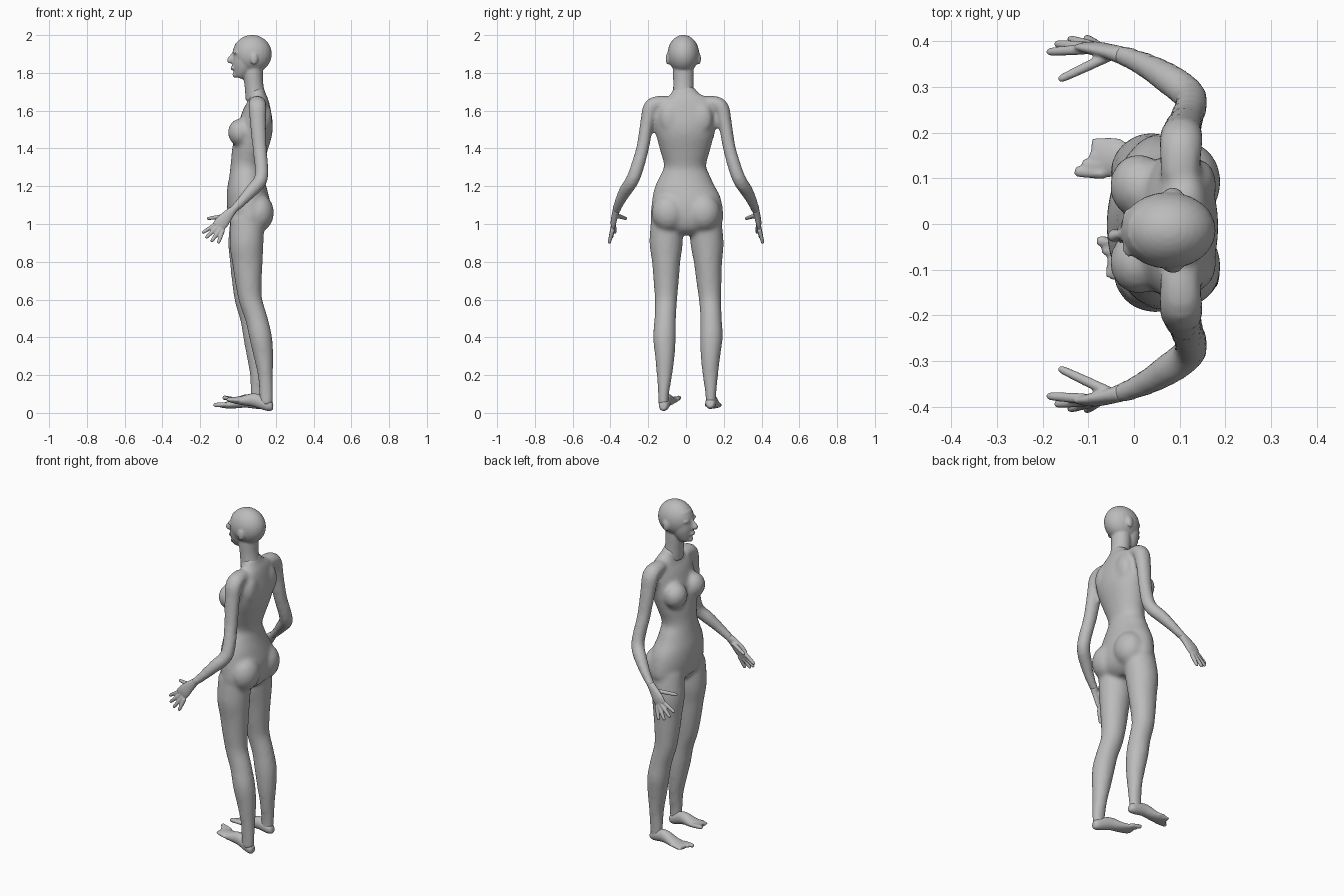
import bpy
import bmesh
from math import sin, cos, tau
from mathutils import Vector, Matrix

cube = bpy.data.objects.get("Cube")
if cube:
    bpy.data.objects.remove(cube, do_unlink=True)

grey = bpy.data.materials.new("plain grey")
grey.use_nodes = True
grey.diffuse_color = (0.5, 0.5, 0.5, 1)
grey.node_tree.nodes["Principled BSDF"].inputs["Base Color"].default_value = (0.5, 0.5, 0.5, 1)

X, Y, Z = Vector((1, 0, 0)), Vector((0, 1, 0)), Vector((0, 0, 1))


def spline(rows, steps=4):
    """Smooth a list of (x, y, z, a, b) rows with a Catmull-Rom curve."""
    pts = [Vector(r) for r in rows]
    out = []
    for i in range(len(pts) - 1):
        p, q = pts[i], pts[i + 1]
        m = (q - pts[max(i - 1, 0)]) / 2
        n = (pts[min(i + 2, len(pts) - 1)] - p) / 2
        for k in range(steps):
            t = k / steps
            out.append(p + m * t + (3 * (q - p) - 2 * m - n) * t**2
                       + (2 * (p - q) + m + n) * t**3)
    return out + [pts[-1]]


def tube(bm, rows, ref=X, sides=20):
    """Loft ellipses along a path; a is the radius along ref, b across it."""
    rows = spline(rows)
    mids = [Vector(r[:3]) for r in rows]
    rings = []
    for i, r in enumerate(rows):
        d = (mids[min(i + 1, len(mids) - 1)] - mids[max(i - 1, 0)]).normalized()
        u = (ref - d * ref.dot(d)).normalized()
        v = d.cross(u)
        rings.append([bm.verts.new(mids[i] + u * r[3] * cos(tau * k / sides)
                                   + v * r[4] * sin(tau * k / sides)) for k in range(sides)])
    faces = [bm.faces.new(rings[0][::-1]), bm.faces.new(rings[-1])]
    for lo, hi in zip(rings, rings[1:]):
        for k in range(sides):
            n = (k + 1) % sides
            faces.append(bm.faces.new((lo[k], lo[n], hi[n], hi[k])))
    bmesh.ops.recalc_face_normals(bm, faces=faces)


def ball(bm, centre, size):
    bmesh.ops.create_uvsphere(bm, u_segments=24, v_segments=16, radius=1,
                              matrix=Matrix.Translation(centre) @ Matrix.Diagonal((*size, 1)))


def fuse(name, bm, voxel, rounds):
    """Merge overlapping shells into one skin."""
    mesh = bpy.data.meshes.new(name)
    bm.to_mesh(mesh)
    bm.free()
    mesh.materials.append(grey)
    ob = bpy.data.objects.new(name, mesh)
    bpy.context.collection.objects.link(ob)
    skin = ob.modifiers.new("skin", "REMESH")
    skin.mode = "VOXEL"
    skin.voxel_size = voxel
    skin.use_smooth_shade = True
    soft = ob.modifiers.new("soften", "SMOOTH")
    soft.factor = 0.5
    soft.iterations = rounds


# Torso
body = bmesh.new()
tube(body, [
    (.05, .005, .95, .05, .06), (.06, .005, 1, .1, .18), (.058, .004, 1.08, .115, .19),
    (.048, -.005, 1.17, .108, .17), (.045, -.005, 1.25, .092, .135),
    (.047, -.005, 1.31, .086, .112), (.063, -.005, 1.4, .093, .135),
    (.09, -.005, 1.5, .094, .16), (.1, -.005, 1.58, .08, .168),
    (.106, -.005, 1.64, .06, .15), (.1, -.008, 1.68, .048, .085), (.09, -.01, 1.72, .045, .055)],
    sides=32)
for s in (-1, 1):
    ball(body, (.01, s * .083, 1.485), (.063, .07, .072))
    ball(body, (.11, s * .092, 1.06), (.08, .09, .1))
    ball(body, (.145, s * .085, 1.56), (.035, .055, .08))

    # Arms
    tube(body, [
        (.1, s * .1, 1.645, .042, .035), (.103, s * .18, 1.625, .048, .042),
        (.106, s * .207, 1.53, .043, .036), (.115, s * .23, 1.4, .038, .034),
        (.125, s * .265, 1.28, .036, .036), (.115, s * .288, 1.225, .037, .036),
        (.075, s * .318, 1.18, .035, .035), (.02, s * .35, 1.12, .027, .028),
        (-.04, s * .374, 1.06, .02, .022)])

    # Legs: the +y leg stands slightly further forward and outward
    leg = [(.05, .1, 1.03, .09, .085), (.045, .105, .9, .09, .088), (.05, .105, .8, .081, .075),
           (.055, .105, .7, .071, .067), (.066, .106, .6, .062, .059), (.097, .11, .5, .059, .057),
           (.12, .114, .4, .06, .06), (.135, .112, .3, .052, .052), (.145, .114, .2, .04, .041),
           (.149, .119, .1, .037, .029), (.15, .12, .04, .033, .028)]
    if s > 0:
        leg = [(x - .05 * (1.03 - z), y + .025 * min(1, (1.03 - z) * 2) * (.4 + min(z, .6)),
                z, a, b) for x, y, z, a, b in leg]
    tube(body, [(x, s * y, z, a, b) for x, y, z, a, b in leg], sides=24)
fuse("body", body, .012, 5)

# Head and neck
head = bmesh.new()
mid = -.014
tube(head, [(.095, mid, 1.66, .055, .058), (.085, mid, 1.73, .05, .054),
            (.08, mid, 1.8, .052, .055), (.085, mid, 1.86, .05, .055)])
ball(head, (.075, mid, 1.9), (.104, .084, .101))
tube(head, [(.045, mid, 1.95, .06, .062), (.036, mid, 1.88, .064, .066),
            (.026, mid, 1.83, .058, .058), (.012, mid, 1.79, .038, .038),
            (.006, mid, 1.773, .02, .022)])
tube(head, [(-.015, mid - .006, 1.91, .012, .01), (-.033, mid - .01, 1.885, .013, .01),
            (-.044, mid - .012, 1.866, .015, .015), (-.034, mid - .01, 1.856, .008, .012)])
ball(head, (-.03, mid - .008, 1.826), (.009, .022, .011))
ball(head, (-.016, mid - .004, 1.79), (.014, .018, .016))
for s in (-1, 1):
    ball(head, (.085, mid + s * .082, 1.875), (.02, .011, .032))
    ball(head, (-.012, mid + s * .03 - .005, 1.907), (.014, .024, .008))
fuse("head_and_neck", head, .006, 4)


# Hands
def hand(name, s):
    bm = bmesh.new()
    tube(bm, [(-.025, s * .368, 1.075, .02, .021), (-.05, s * .376, 1.05, .017, .028),
              (-.085, s * .384, 1.01, .015, .037), (-.105, s * .387, .985, .01, .035)], ref=Y)
    fingers = [((-.108, .382, 1.005), (-.19, .376, .952)), ((-.102, .387, .99), (-.172, .394, .925)),
               ((-.092, .389, .977), (-.142, .405, .905)), ((-.08, .389, .968), (-.105, .407, .897)),
               ((-.055, .367, 1.045), (-.165, .315, 1.028))]
    for root, tip in fingers:
        root, tip = Vector(root), Vector(tip)
        rows = []
        for t, r in ((0, .012), (.5, .011), (.9, .009), (1, .005)):
            p = root.lerp(tip, t)
            rows.append((p.x, s * p.y, p.z, r, r))
        tube(bm, rows, ref=Y, sides=10)
    fuse(name, bm, .004, 3)


# Feet
def foot(name, heel, toe, s):
    bm = bmesh.new()
    heel, toe = Vector(heel), Vector(toe)
    out = Z.cross(toe - heel).normalized()
    out *= s if out.y > 0 else -s
    rows = []
    for t, lift, a, b in ((0, 0, .018, .015), (.08, 0, .03, .027), (.35, .016, .036, .031),
                          (.6, .002, .024, .038), (.8, -.004, .015, .044), (.88, -.004, .009, .04)):
        rows.append((*(heel.lerp(toe, t) + Z * lift), a, b))
    tube(bm, rows, ref=Z)
    for i in range(5):
        side = out * (.018 * i - .035)
        r = .012 - .001 * i
        a = heel.lerp(toe, .76 - .03 * i) + side
        b = heel.lerp(toe, 1 - .055 * i) + side
        tube(bm, [(*a.lerp(b, t), r * w, r * w) for t, w in ((0, 1), (.85, 1), (1, .5))],
             ref=Z, sides=10)
    fuse(name, bm, .005, 3)


hand("hand_near", -1)
hand("hand_far", 1)
foot("foot_near", (.185, -.122, .035), (-.088, -.07, .082), -1)
foot("foot_far", (.14, .128, .05), (-.127, .15, .042), 1)
